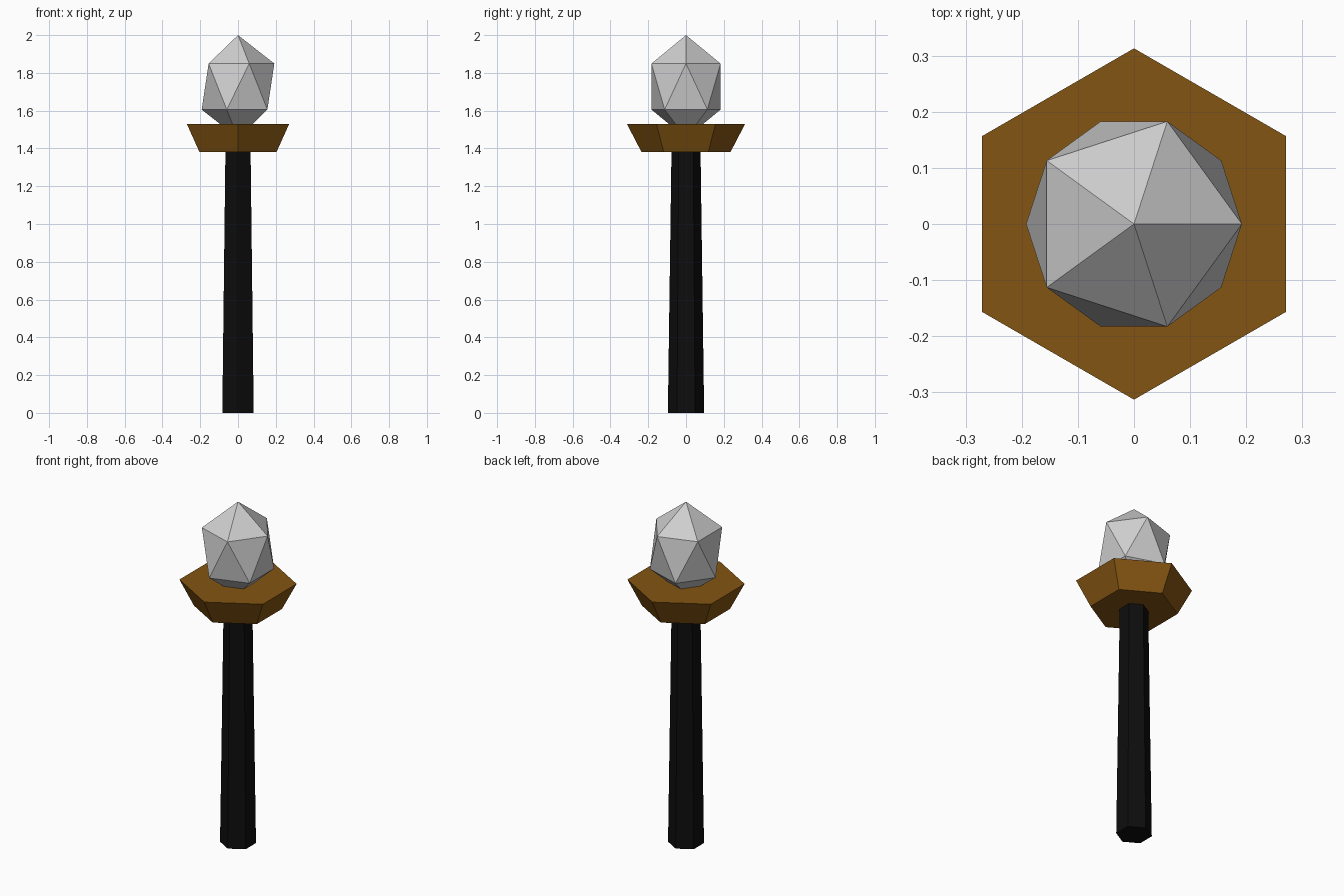
import bpy, math

if "Cube" in bpy.data.objects:
    bpy.data.objects.remove(bpy.data.objects["Cube"])


def material(name, rgb):
    m = bpy.data.materials.new(name)
    m.diffuse_color = (*rgb, 1)
    m.use_nodes = True
    m.node_tree.nodes["Principled BSDF"].inputs["Base Color"].default_value = m.diffuse_color
    return m


def finish(name, mat):
    ob = bpy.context.object
    ob.name = name
    ob.data.materials.append(mat)
    return ob


def hex_frustum(name, r_bottom, r_top, z0, z1, mat):
    # six-sided taper with corners on the y axis
    bpy.ops.mesh.primitive_cone_add(vertices=6, radius1=r_bottom, radius2=r_top,
                                    depth=z1 - z0, location=(0, 0, (z0 + z1) / 2))
    return finish(name, mat)


black = material("black", (0.004, 0.004, 0.004))
bronze = material("bronze", (0.23, 0.09, 0.006))
silver = material("pale_grey", (0.62, 0.62, 0.62))

# Tapered handle
hex_frustum("shaft", 0.096, 0.077, 0.0, 1.38, black)

# Flared holder
hex_frustum("collar", 0.235, 0.313, 1.38, 1.53, bronze)

# Stretched gem, its lower tip sunk into the collar
bpy.ops.mesh.primitive_ico_sphere_add(subdivisions=1, radius=1, location=(0, 0, 1.7275))
gem = finish("gem", silver)
for v in gem.data.vertices:
    v.co = v.co.x * 0.215, v.co.y * 0.215, v.co.z * 0.2725
